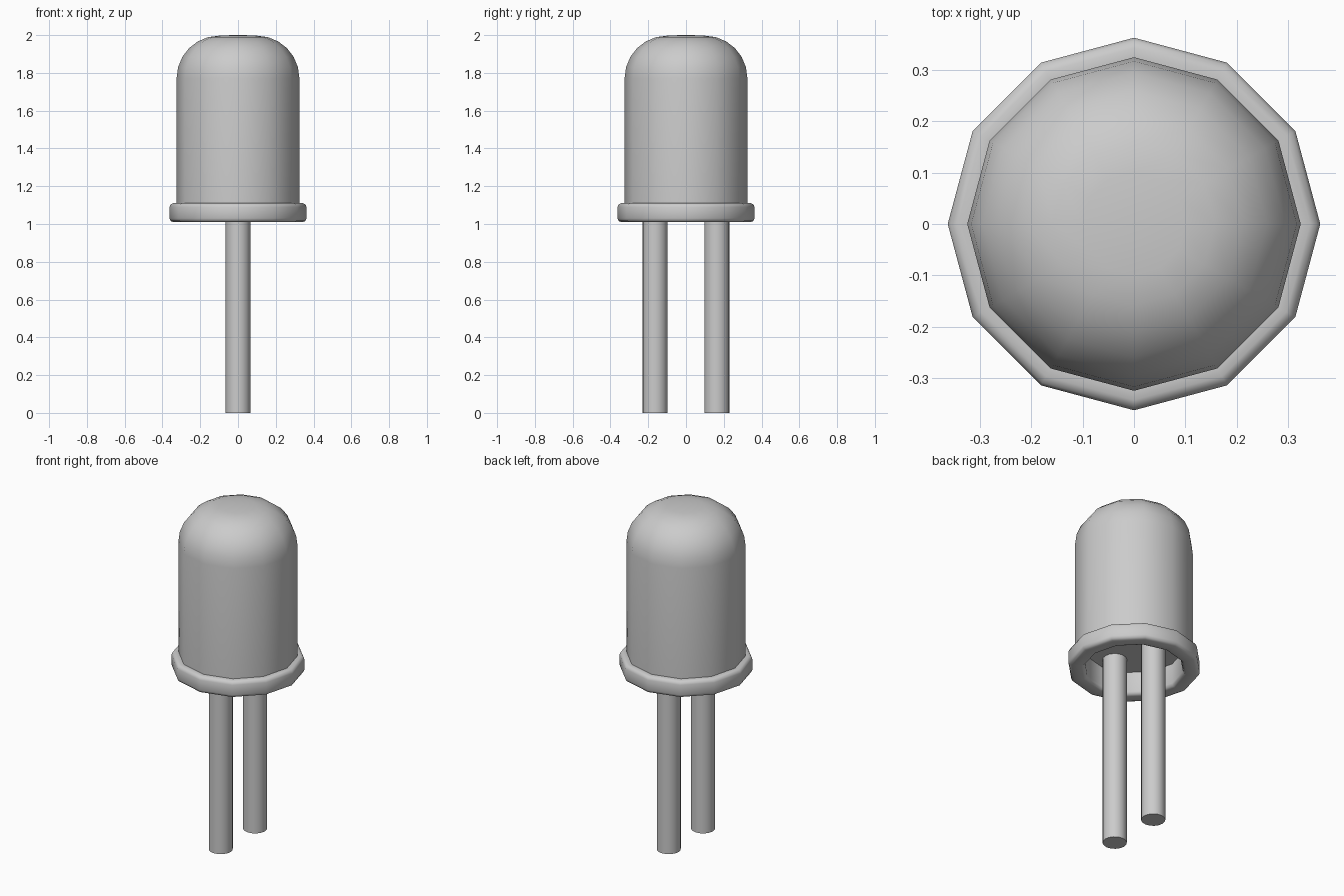
import bpy, bmesh
from math import sin, cos, pi, tau

if "Cube" in bpy.data.objects:
    bpy.data.objects.remove(bpy.data.objects["Cube"])


def lathe(name, profile, sides, y=0.0, sharp=35):
    """Revolve (radius, z) points around a vertical axis and cap both ends."""
    bm = bmesh.new()
    rings = [[bm.verts.new((r * cos(tau * i / sides), y + r * sin(tau * i / sides), z))
              for i in range(sides)] for r, z in profile]
    for a, b in zip(rings, rings[1:]):
        for i in range(sides):
            j = (i + 1) % sides
            bm.faces.new((a[i], a[j], b[j], b[i]))
    bm.faces.new(rings[0][::-1])
    bm.faces.new(rings[-1])
    bmesh.ops.recalc_face_normals(bm, faces=bm.faces)
    mesh = bpy.data.meshes.new(name)
    bm.to_mesh(mesh)
    bm.free()
    obj = bpy.data.objects.new(name, mesh)
    bpy.context.collection.objects.link(obj)
    bpy.ops.object.select_all(action='DESELECT')
    obj.select_set(True)
    bpy.context.view_layer.objects.active = obj
    bpy.ops.object.shade_smooth_by_angle(angle=sharp * pi / 180)
    return obj


# Domed lens with rounded flange and recessed underside
flange = [(0.27, 1.15), (0.27, 1.03), (0.277, 1.015), (0.29, 1.01),
          (0.343, 1.01), (0.357, 1.016), (0.363, 1.03),
          (0.363, 1.09), (0.357, 1.104), (0.343, 1.11), (0.325, 1.11)]
dome = [(0.1 + 0.225 * cos(t * pi / 12), 1.772 + 0.225 * sin(t * pi / 12))
        for t in range(7)]
lathe("lens_body", flange + dome + [(0.03, 2.0)], 12, sharp=50)

# Two wire leads
for name, y in (("front_lead", -0.163), ("back_lead", 0.163)):
    lathe(name, [(0.066, 0), (0.066, 1.15)], 16, y)
